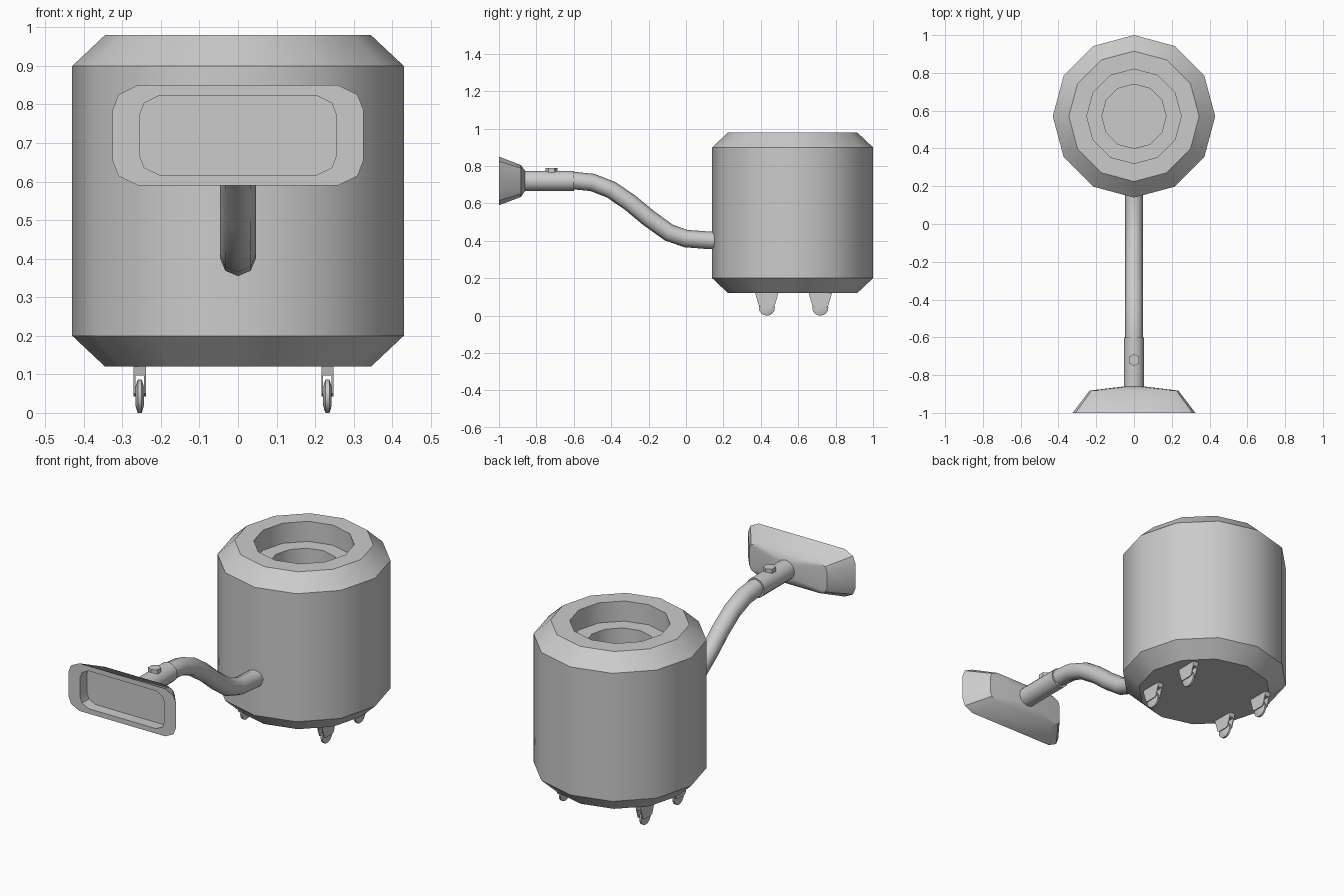
import bpy, bmesh
from math import sin, cos, pi, radians
from mathutils import Vector

if "Cube" in bpy.data.objects:
    bpy.data.objects.remove(bpy.data.objects["Cube"])


def loft(name, rings, smooth=35):
    """Bridge a list of equal-length rings and cap both ends."""
    bm = bmesh.new()
    vs = [[bm.verts.new(p) for p in r] for r in rings]
    n = len(vs[0])
    for a, b in zip(vs, vs[1:]):
        for i in range(n):
            j = (i + 1) % n
            bm.faces.new((a[i], a[j], b[j], b[i]))
    bm.faces.new(vs[0][::-1])
    bm.faces.new(vs[-1])
    bmesh.ops.recalc_face_normals(bm, faces=bm.faces)
    me = bpy.data.meshes.new(name)
    bm.to_mesh(me)
    bm.free()
    ob = bpy.data.objects.new(name, me)
    bpy.context.collection.objects.link(ob)
    if smooth:
        bpy.ops.object.select_all(action='DESELECT')
        ob.select_set(True)
        bpy.context.view_layer.objects.active = ob
        bpy.ops.object.shade_smooth_by_angle(angle=radians(smooth))
    return ob


def ring(c, u, v, r, n, phase=0.0):
    """Regular polygon around c in the plane of u and v."""
    c, u, v = Vector(c), Vector(u), Vector(v)
    return [c + r * (cos(phase + 2 * pi * i / n) * u + sin(phase + 2 * pi * i / n) * v)
            for i in range(n)]


X, Y, Z = (1, 0, 0), (0, 1, 0), (0, 0, 1)

# Drum body with stepped recess in the top
profile = [(0.345, 0.12), (0.43, 0.20), (0.43, 0.90), (0.345, 0.98),
           (0.25, 0.98), (0.25, 0.87), (0.17, 0.87), (0.17, 0.76)]
loft("body", [ring((0, 0.57, z), X, Y, r, 12) for r, z in profile])

# Hose sweeping up from the body to the collar
path = [Vector((0, y, z)) for y, z in
        [(0.2, 0.402), (0.13, 0.402), (0.0, 0.412), (-0.09, 0.443), (-0.2, 0.522),
         (-0.3, 0.605), (-0.4, 0.673), (-0.5, 0.712), (-0.6, 0.722), (-0.66, 0.722)]]
rings = []
for i, p in enumerate(path):
    t = (path[min(i + 1, len(path) - 1)] - path[max(i - 1, 0)]).normalized()
    rings.append(ring(p, X, t.cross(Vector(X)), 0.047, 8))
loft("hose", rings, 50)

# Collar and its hexagonal button
loft("collar", [ring((0, y, 0.72), X, Z, 0.054, 12) for y in (-0.87, -0.6)])
loft("button", [ring((0, -0.72, z), X, Y, 0.032, 6, pi / 6) for z in (0.75, 0.79)], 0)


# Suction head: rounded rectangle with a recessed mouth
def rounded(y, a, b):
    q = [(1, 0.515), (0.954, 0.81), (0.8, 1)]
    pts = q + [(-x, z) for x, z in q[::-1]]
    pts += [(-x, -z) for x, z in q] + [(x, -z) for x, z in q[::-1]]
    return [(a * x, y, 0.72 + b * z) for x, z in pts]


loft("suction_head", [ring((0, -0.86, 0.72), X, Z, 0.055, 12, pi / 12),
                      rounded(-0.882, 0.235, 0.085), rounded(-1.0, 0.325, 0.13),
                      rounded(-1.0, 0.255, 0.103), rounded(-0.94, 0.255, 0.103)])


# Casters: bracket, two fork plates and a wheel
def plate(name, x0, x1, yc, outline):
    loft(name, [[(x, yc + y, z) for y, z in outline] for x in (x0, x1)], 0)


for cx in (-0.255, 0.232):
    for cy in (0.432, 0.718):
        plate("caster_bracket", cx - 0.016, cx + 0.016, cy,
              [(-0.062, 0.122), (0.062, 0.122), (0.056, 0.097), (-0.056, 0.097)])
        for s in (-1, 1):
            plate("caster_fork", cx + s * 0.011, cx + s * 0.016, cy,
                  [(-0.056, 0.098), (0.056, 0.098), (0.041, 0.05), (0.03, 0.043),
                   (-0.03, 0.043), (-0.041, 0.05)])
        wheel = [(-0.011, 0.024), (-0.007, 0.038), (-0.005, 0.043),
                 (0.005, 0.043), (0.007, 0.038), (0.011, 0.024)]
        loft("caster_wheel", [ring((cx + x, cy, 0.043), Y, Z, r, 16, pi / 2)
                              for x, r in wheel])
